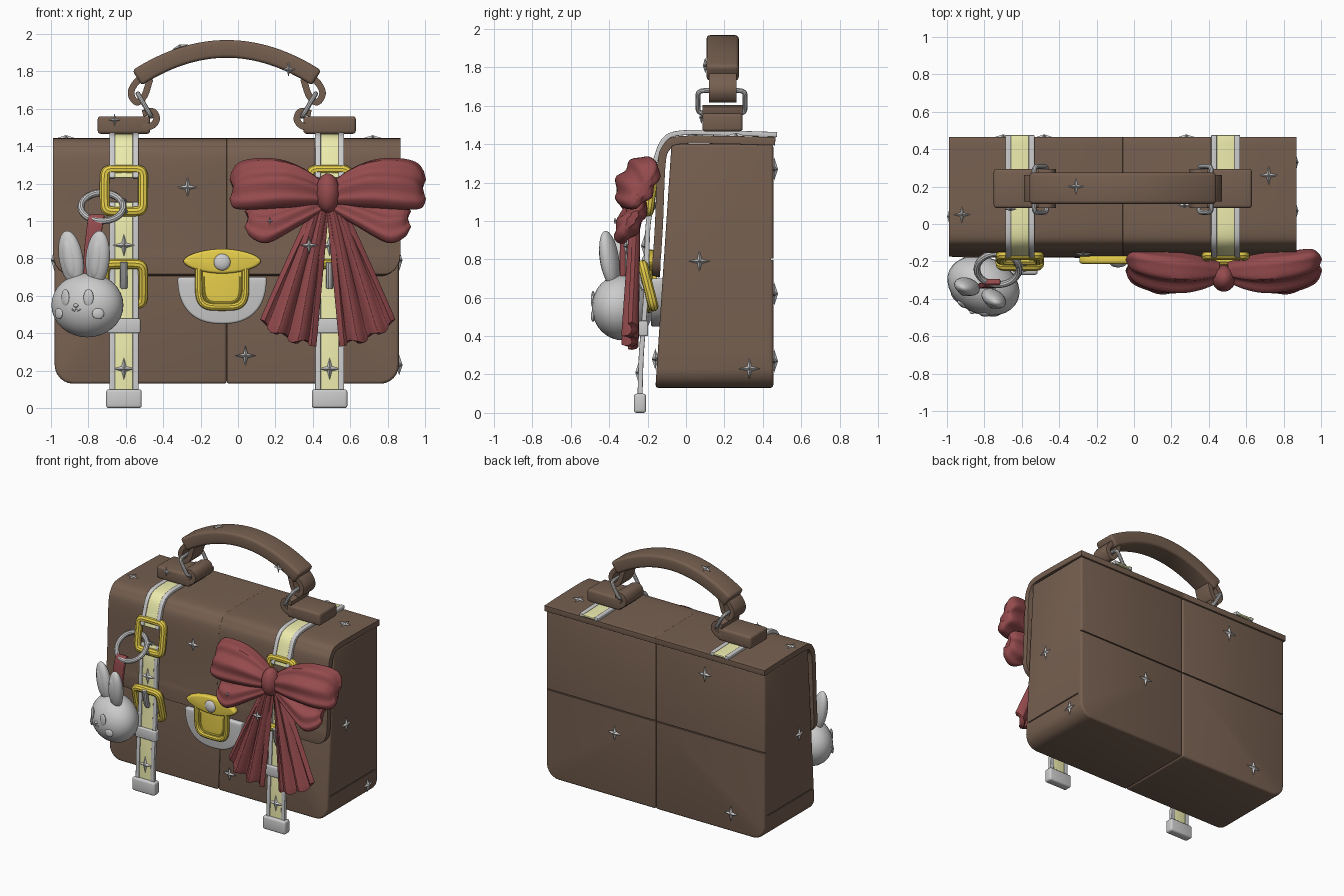
import bpy, bmesh
from math import sin, cos, pi, radians, sqrt
from mathutils import Vector, Matrix

if "Cube" in bpy.data.objects:
    bpy.data.objects.remove(bpy.data.objects["Cube"])

CX = -0.06          # centre line of the bag


def material(name, rgb):
    m = bpy.data.materials.new(name)
    m.diffuse_color = (*rgb, 1)
    m.use_nodes = True
    m.node_tree.nodes["Principled BSDF"].inputs["Base Color"].default_value = m.diffuse_color
    return m


BROWN = material("leather", (0.18, 0.115, 0.08))
RED = material("ribbon", (0.30, 0.07, 0.075))
GOLD = material("gold", (0.80, 0.62, 0.07))
CREAM = material("strap", (0.85, 0.84, 0.42))


def finish(ob, mat, bevel=0, mirror=False, solid=0, cut=None):
    if mat:
        ob.data.materials.append(mat)
    if solid:
        m = ob.modifiers.new("solid", 'SOLIDIFY')
        m.thickness, m.offset = solid, 0
    if bevel:
        m = ob.modifiers.new("bevel", 'BEVEL')
        m.width, m.segments, m.limit_method, m.angle_limit = bevel, 3, 'ANGLE', radians(40)
    for c in cut or []:
        m = ob.modifiers.new("groove", 'BOOLEAN')
        m.operation, m.object = 'DIFFERENCE', c
    if mirror:
        m = ob.modifiers.new("mirror", 'MIRROR')
        m.use_mirror_merge = False
    return ob


def build(name, verts, faces, mat=None, cx=0.0, **kw):
    me = bpy.data.meshes.new(name)
    me.from_pydata([tuple(v) for v in verts], [], faces)
    bm = bmesh.new()
    bm.from_mesh(me)
    bmesh.ops.recalc_face_normals(bm, faces=bm.faces)
    bm.to_mesh(me)
    bm.free()
    ob = bpy.data.objects.new(name, me)
    bpy.context.collection.objects.link(ob)
    ob.location.x = cx
    return finish(ob, mat, **kw)


def grid(name, rows, mat=None, ring=False, **kw):
    """Skin rows of points; ring closes every row and caps both ends."""
    n = len(rows[0])
    f = [(i * n + j, i * n + (j + 1) % n, (i + 1) * n + (j + 1) % n, (i + 1) * n + j)
         for i in range(len(rows) - 1) for j in range(n if ring else n - 1)]
    if ring:
        f += [tuple(range(n)), tuple(range((len(rows) - 1) * n, len(rows) * n))]
    return build(name, [p for r in rows for p in r], f, mat, **kw)


def prism(name, pts, front, back, mat=None, **kw):
    """x-z outline extruded along y; front may be a function of z."""
    fy = front if callable(front) else (lambda z: front)
    return grid(name, [[(x, fy(z), z) for x, z in pts], [(x, back, z) for x, z in pts]], mat, ring=True, **kw)


def rect(x0, x1, z0, z1):
    return [(x0, z0), (x1, z0), (x1, z1), (x0, z1)]


def smooth(pts, n=6):
    """Catmull-Rom path through a few points."""
    p = [Vector(q) for q in pts]
    p = [2 * p[0] - p[1]] + p + [2 * p[-1] - p[-2]]
    out = []
    for i in range(1, len(p) - 2):
        a, b, c, d = p[i - 1:i + 3]
        for k in range(n):
            t = k / n
            out.append(0.5 * (2 * b + (c - a) * t + (2 * a - 5 * b + 4 * c - d) * t * t + (3 * b - a - 3 * c + d) * t ** 3))
    return out + [p[-2]]


def tube(name, pts, r, mat=None, cx=0.0, cyclic=True, mirror=False):
    cu = bpy.data.curves.new(name, 'CURVE')
    cu.dimensions, cu.bevel_depth, cu.bevel_resolution, cu.use_fill_caps = '3D', r, 3, True
    s = cu.splines.new('POLY')
    s.points.add(len(pts) - 1)
    for q, p in zip(s.points, pts):
        q.co = (*p, 1)
    s.use_cyclic_u = cyclic
    ob = bpy.data.objects.new(name, cu)
    bpy.context.collection.objects.link(ob)
    bpy.ops.object.select_all(action='DESELECT')
    ob.select_set(True)
    bpy.context.view_layer.objects.active = ob
    bpy.ops.object.convert(target='MESH')
    ob = bpy.context.object
    ob.location.x = cx
    return finish(ob, mat, mirror=mirror)


def oval(a, b, n=2.0, count=40, half=False):
    """Superellipse outline; half keeps only the lower half."""
    out = []
    for i in range(count + (1 if half else 0)):
        t = pi + pi * i / count if half else 2 * pi * i / count
        c, s = cos(t), sin(t)
        out.append((a * abs(c) ** (2 / n) * (1 if c > 0 else -1), b * abs(s) ** (2 / n) * (1 if s > 0 else -1)))
    return out


def ball(name, matrix, radii, mat=None):
    bpy.ops.mesh.primitive_uv_sphere_add(segments=32, ring_count=16)
    ob = bpy.context.object
    ob.name = name
    ob.matrix_world = matrix @ Matrix.Diagonal((*radii, 1))
    return finish(ob, mat)


# Body: left and right halves meet in a centre seam, thin grooves on back and sides
grooves = [prism("groove_back", rect(-0.1, 1, 0.796, 0.804), 0.444, 0.5),
           prism("groove_side", rect(0.854, 1, 0.306, 0.314), -0.12, 0.42)]
for g in grooves:
    g.hide_render = True
corner = [(0.82 + 0.1 * sin(a * pi / 12), 0.23 - 0.1 * cos(a * pi / 12)) for a in range(7)]
prism("bag_body", [(0, 0.13)] + corner + [(0.92, 1.4), (0, 1.4)], lambda z: -0.168 + 0.066 * z, 0.455, BROWN,
      cx=CX, bevel=0.016, cut=grooves, mirror=True)

# Flap: lid and front cover with rounded lower corners
lid = smooth([(0.465, 1.415), (0.2, 1.422), (-0.04, 1.42), (-0.1, 1.385), (-0.127, 1.3), (-0.14, 1.0), (-0.15, 0.83)])
rows = [[(0, p.x, p.y), (0.928, p.x, p.y)] for p in lid]
rows += [[(0, -0.152 - 0.006 * k / 6, 0.82 - 0.11 * sin(k * pi / 12)),
          (0.828 + 0.1 * cos(k * pi / 12), -0.152 - 0.006 * k / 6, 0.82 - 0.11 * sin(k * pi / 12))] for k in range(7)]
grid("front_flap", rows, BROWN, cx=CX, solid=0.042, bevel=0.012, mirror=True)


# Straps: cream band with grey edging, both sides
def strap(name, path):
    p = smooth(path)
    for part, a, b, th, mat in (("band", 0.485, 0.615, 0.014, CREAM), ("inner_edge", 0.472, 0.503, 0.026, None),
                                ("outer_edge", 0.597, 0.628, 0.026, None)):
        grid(f"{name}_{part}", [[(a, q.x, q.y), (b, q.x, q.y)] for q in p], mat, cx=CX, solid=th, bevel=0.005, mirror=True)


strap("top_strap", [(0.475, 1.45), (0.2, 1.458), (-0.03, 1.458), (-0.115, 1.42), (-0.158, 1.32), (-0.185, 1.23)])
strap("hanging_strap", [(-0.17, 1.1), (-0.195, 1.0), (-0.203, 0.85), (-0.205, 0.7), (-0.217, 0.5), (-0.233, 0.3), (-0.24, 0.07)])
prism("strap_tip", rect(0.455, 0.645, 0, 0.1), -0.272, -0.208, cx=CX, bevel=0.014, mirror=True)
prism("strap_keeper", rect(0.462, 0.638, 0.4, 0.48), -0.245, -0.198, cx=CX, bevel=0.008, mirror=True)

# Buckles and prongs
for name, z0, z1, y0, y1 in (("upper_buckle", 1.05, 1.275, -0.195, -0.165), ("lower_buckle", 0.555, 0.77, -0.17, -0.225)):
    zc, hz = (z0 + z1) / 2, (z1 - z0) / 2
    tube(name, [(0.55 + x, y0 + (y1 - y0) * (z / hz + 1) / 2, zc + z) for x, z in oval(0.103, hz, 7, 48)], 0.027,
         GOLD, CX, mirror=True)
tube("buckle_prong", [(0.55, -0.215, 0.645), (0.55, -0.232, 0.68), (0.55, -0.25, 0.78)], 0.02, None, CX, False, True)

# Handle: arch, end loops, metal links and base plates
Y0, Y1 = 0.107, 0.275
arch = [(0.48 * i / 16, 1.92 - 0.155 * (i / 16) ** 2) for i in range(-16, 17)]
grid("handle_arch", [[(x, Y0, z), (x, Y1, z)] for x, z in arch], BROWN, cx=CX, solid=0.095, bevel=0.018)


def leather_loop(name, path, ya, yb, th):
    grid(name, [[(q.x, ya, q.y), (q.x, yb, q.y)] for q in smooth(path)], BROWN, cx=CX, solid=th, bevel=0.008, mirror=True)


leather_loop("handle_loop", [(0.43, 1.79), (0.49, 1.735), (0.512, 1.68), (0.482, 1.635), (0.44, 1.67), (0.41, 1.76)], 0.12, 0.262, 0.035)
leather_loop("plate_loop", [(0.45, 1.5), (0.40, 1.51), (0.375, 1.545), (0.395, 1.585), (0.45, 1.575)], 0.085, 0.295, 0.036)
prism("handle_plate", rect(0.41, 0.69, 1.466, 1.56), 0.085, 0.295, BROWN, cx=CX, bevel=0.016, mirror=True)
tube("handle_link", [(0.44 + 0.035 * v / 0.06, 0.185 + u, 1.62 + v) for u, v in oval(0.123, 0.06, 7, 40)], 0.013,
     None, CX, mirror=True)

# Clasp
KX = -0.085
prism("clasp_base", [(x, 0.7 + z) for x, z in oval(0.238, 0.25, 2.4, 32, True)], -0.183, -0.11, cx=KX, bevel=0.012)
tongue = [(x, 0.68 + z) for x, z in oval(0.125, 0.14, 4, 32, True)]
prism("clasp_tongue", [(-0.125, 0.77)] + tongue + [(0.125, 0.77)], -0.193, -0.15, GOLD, cx=KX, bevel=0.004)
tube("clasp_rim", [(x, -0.193, z) for x, z in [(-0.125, 0.77)] + tongue + [(0.125, 0.77)]], 0.02, GOLD, KX, False)
tube("clasp_inner_rim", [(x * 0.8, -0.194, z + 0.022) for x, z in tongue], 0.007, GOLD, KX, False)
prism("clasp_bar", [(x, 0.785 + z) for x, z in oval(0.207, 0.066, 1.8)], -0.213, -0.165, GOLD, cx=KX, bevel=0.014)
ball("clasp_knob", Matrix.Translation((KX, -0.21, 0.78)), (0.045, 0.022, 0.045))

# Ribbon bow: two pairs of pleated loops, knot and tails
BX = 0.48


def bow_loop(name, spine, tilt):
    rows = []
    for q in smooth(spine, 5):           # x, y, z of centre, half height, half depth
        row = []
        for k in range(48):
            a = 2 * pi * k / 48
            h, d = q[3] * cos(a), q[4] * sin(a) * (1 + 0.16 * cos(7 * a))
            row.append((q[0] + 0.02 * cos(a) ** 2 * min(1, q[0] * 4), q[1] + h * sin(tilt) + d * cos(tilt),
                        q[2] + h * cos(tilt) - d * sin(tilt)))
        rows.append(row)
    grid(name, rows, RED, ring=True, cx=BX, mirror=True)


bow_loop("bow_upper_loop", [(0.02, -0.26, 1.15, 0.065, 0.045), (0.12, -0.265, 1.18, 0.11, 0.075), (0.23, -0.265, 1.2, 0.14, 0.09),
                            (0.36, -0.255, 1.2, 0.15, 0.085), (0.45, -0.235, 1.19, 0.14, 0.075), (0.49, -0.225, 1.175, 0.11, 0.055),
                            (0.505, -0.22, 1.17, 0.06, 0.025)], radians(30))
bow_loop("bow_lower_loop", [(0.02, -0.25, 1.1, 0.05, 0.03), (0.15, -0.27, 1.05, 0.09, 0.05), (0.3, -0.29, 0.995, 0.125, 0.06),
                            (0.39, -0.285, 1.0, 0.1, 0.05), (0.425, -0.28, 1.01, 0.05, 0.02)], radians(32))
ball("bow_knot", Matrix.Translation((BX, -0.29, 1.15)), (0.064, 0.072, 0.105), RED)
rows = []
for i in range(17):
    t = i / 16
    rows.append([(0.005 + 0.07 * t + u / 20 * (0.05 + 0.225 * t ** 0.9),
                  -0.262 - 0.03 * t + (0.008 + 0.02 * t) * sin(u / 20 * 5 * pi),
                  1.1 - t * (0.755 - 0.11 * (u / 20) ** 2 + 0.015 * cos(u / 20 * 5 * pi))) for u in range(21)])
grid("bow_tail", rows, RED, cx=BX, solid=0.035, bevel=0.01, mirror=True)

# Rabbit charm hanging from a key ring
M = Matrix.Translation((-0.805, -0.33, 0.55)) @ Matrix.Rotation(radians(-24), 4, 'Z')
R = (0.2, 0.152, 0.172)
ball("charm_head", M, R)


def on_face(x, z):
    return (x, -R[1] * sqrt(1 - (x / R[0]) ** 2 - (z / R[2]) ** 2), z)


for s, side in ((-1, "left"), (1, "right")):
    E = M @ Matrix.Translation((s * 0.078, -0.04, 0.25)) @ Matrix.Rotation(radians(s * 8), 4, 'Y') @ Matrix.Rotation(radians(6), 4, 'X')
    ball(f"charm_ear_{side}", E, (0.068, 0.045, 0.15))
    ball(f"charm_inner_ear_{side}", E @ Matrix.Translation((0, -0.025, 0)), (0.038, 0.026, 0.105))
    for part, x, z, a, b in (("eye", 0.068, 0.04, 0.027, 0.045), ("cheek", 0.115, -0.045, 0.032, 0.03)):
        yaw = Matrix.Rotation(s * x * 4.5, 4, 'Z')
        ball(f"charm_{part}_{side}", M @ Matrix.Translation(on_face(s * x, z)) @ yaw, (a, 0.011, b))
    tube(f"charm_mouth_{side}", [M @ Vector(on_face(s * x, z)) for x, z in ((0, -0.02), (0.01, -0.03), (0.025, -0.022))], 0.004, cyclic=False)
ball("charm_nose", M @ Matrix.Translation(on_face(0, -0.002)), (0.014, 0.012, 0.01))


def ring(name, loc, r, thick, rot):
    m = Matrix.Translation(loc) @ Matrix.Rotation(rot[1], 4, 'Y') @ Matrix.Rotation(rot[0], 4, 'X')
    tube(name, [m @ Vector((r * cos(k * pi / 20), r * sin(k * pi / 20), 0)) for k in range(40)], thick)


ring("key_ring", (-0.727, -0.24, 1.075), 0.113, 0.018, (radians(42), 0))
ring("key_ring_link", (-0.605, -0.2, 1.08), 0.035, 0.011, (0.3, 1.2))
tab = smooth([(-0.755, -0.305, 1.03), (-0.765, -0.325, 0.98), (-0.78, -0.33, 0.85), (-0.79, -0.33, 0.7)])
grid("charm_tab", [[(q.x - 0.042, q.y, q.z), (q.x + 0.042, q.y, q.z)] for q in tab], RED, solid=0.03, bevel=0.008)


# Four-pointed studs scattered on all sides
def star(loc, normal, r=0.055, up='Y'):
    pts = [(rad * sin(k * pi / 4), rad * cos(k * pi / 4), 0) for k in range(8) for rad in [r * (0.3 if k % 2 else 1)]]
    f = [(k, (k + 1) % 8, 8 + j) for k in range(8) for j in (0, 1)]
    ob = build("star_stud", pts + [(0, 0, r * 0.32), (0, 0, -r * 0.32)], f)
    ob.matrix_world = Matrix.Translation(loc) @ Vector(normal).to_track_quat('Z', up).to_matrix().to_4x4()


for x, y, z, r in ((-0.27, -0.155, 1.18, 0.055), (0.04, -0.16, 0.28, 0.055), (0.15, -0.345, 1.18, 0.035), (0.38, -0.31, 0.87, 0.05),
                   (0.17, -0.37, 1.0, 0.02), (0.27, 0.1, 1.81, 0.04), (-0.66, 0.08, 1.54, 0.035)):
    star((x, y, z), (0, -1, 0), r)
for x in (-0.61, 0.49):
    for y, z in ((-0.215, 0.87), (-0.245, 0.21)):
        star((x, y, z), (0, -1, 0), 0.06)
for x, z in ((0.28, 0.62), (-0.48, 1.27), (-0.7, 0.27)):
    star((x, 0.46, z), (0, 1, 0), 0.06)
for y, z in ((0.07, 0.79), (0.33, 0.23)):
    star((0.862, y, z), (1, 0, 0))
star((-0.982, 0.04, 0.79), (-1, 0, 0))
for x, y, z in ((-0.92, 0.05, 1.443), (0.72, 0.26, 1.443)):
    star((x, y, z), (0, 0, 1), 0.05)
star((-0.31, 0.2, 1.93), (-0.3, 0, 1), 0.045)

# Apply modifiers, drop the groove cutters, shade
bpy.ops.object.select_all(action='SELECT')
bpy.context.view_layer.objects.active = bpy.data.objects["bag_body"]
bpy.ops.object.convert(target='MESH')
for g in grooves:
    bpy.data.objects.remove(g)
bpy.ops.object.select_all(action='SELECT')
bpy.ops.object.shade_smooth_by_angle(angle=radians(35))
